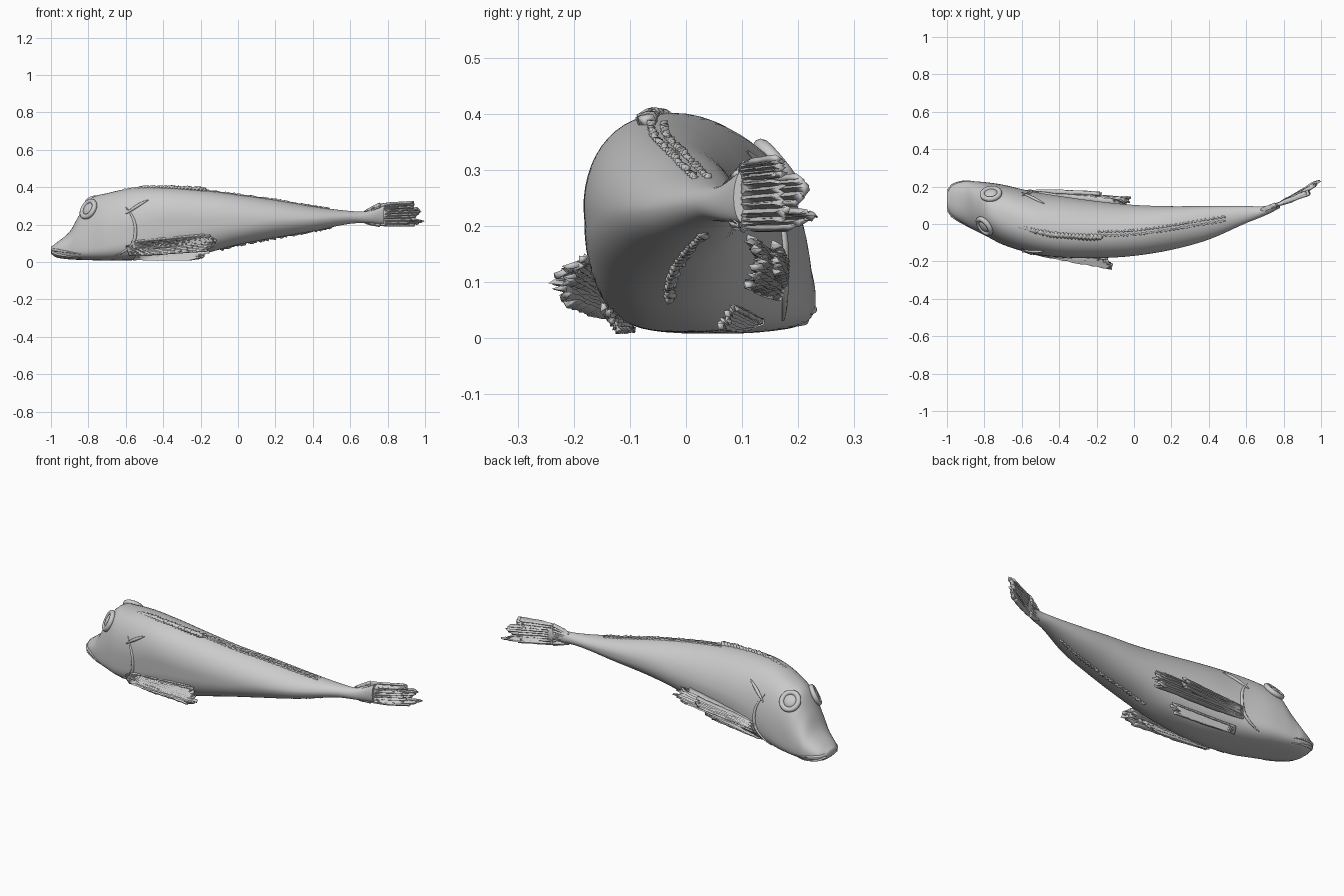
import bpy, bmesh, random
from math import sin, cos, pi
from mathutils import Vector

if "Cube" in bpy.data.objects:
    bpy.data.objects.remove(bpy.data.objects["Cube"])

random.seed(4)

# Body stations: x, y min, y max, z min, z max, z of widest point, top power, bottom power, crest y shift
BODY = [
    (-1.0, .085, .165, .045, .082, .065, 1, 1, 0),
    (-.975, .045, .205, .026, .1, .06, .9, .8, 0),
    (-.9, -.005, .23, .014, .163, .07, .9, .65, 0),
    (-.85, -.035, .228, .012, .25, .08, .95, .6, -.005),
    (-.79, -.065, .223, .01, .338, .09, .9, .6, -.005),
    (-.7, -.11, .21, .008, .368, .115, .85, .6, -.01),
    (-.55, -.155, .175, .01, .398, .16, .9, .65, -.02),
    (-.4, -.175, .15, .014, .4, .2, .95, .75, -.025),
    (-.2, -.181, .122, .042, .385, .21, 1, .85, -.02),
    (0, -.17, .102, .092, .36, .215, 1, .9, -.01),
    (.2, -.138, .095, .13, .332, .225, 1, 1, .005),
    (.4, -.083, .096, .165, .298, .23, 1, 1, .01),
    (.6, .005, .096, .205, .273, .24, 1, 1, 0),
    (.7, .045, .096, .208, .273, .24, 1, 1, 0),
    (.78, .085, .12, .205, .3, .25, 1, 1, 0),
]


def station(x):
    """Smoothly interpolated body station at x."""
    n = len(BODY)
    i = 0
    while i < n - 2 and x > BODY[i + 1][0]:
        i += 1
    a, b = BODY[i], BODY[i + 1]
    p, q = BODY[max(i - 1, 0)], BODY[min(i + 2, n - 1)]
    h = b[0] - a[0]
    u = (x - a[0]) / h
    out = []
    for k in range(1, 9):
        m0 = (b[k] - p[k]) / (b[0] - p[0]) * h
        m1 = (q[k] - a[k]) / (q[0] - a[0]) * h
        out.append((2*u**3 - 3*u*u + 1)*a[k] + (u**3 - 2*u*u + u)*m0
                   + (3*u*u - 2*u**3)*b[k] + (u**3 - u*u)*m1)
    return out


def skin(x, t, out=0.0):
    """Point on the skin: t = 0 is +y, pi/2 the crest, pi is -y."""
    y0, y1, zb, zt, zw, eu, eb, sh = station(x)
    c, s = cos(t), sin(t)
    e = eu if s >= 0 else eb
    ps = abs(s) ** e
    y = (y0 + y1)/2 + (y1 - y0)/2 * (abs(c)**e) * (1 if c > 0 else -1)
    z = zw + (zt - zw)*ps if s >= 0 else zw - (zw - zb)*ps
    if s > 0:
        y += sh * ps
    return Vector((x, y + out*c, z + out*s))


def finish(name, bm, angle=40):
    bmesh.ops.recalc_face_normals(bm, faces=bm.faces)
    me = bpy.data.meshes.new(name)
    bm.to_mesh(me)
    bm.free()
    ob = bpy.data.objects.new(name, me)
    bpy.context.collection.objects.link(ob)
    bpy.ops.object.select_all(action='DESELECT')
    ob.select_set(True)
    bpy.context.view_layer.objects.active = ob
    bpy.ops.object.shade_smooth_by_angle(angle=angle*pi/180)
    return ob


def bridge(bm, rows, closed):
    for a, b in zip(rows, rows[1:]):
        n = len(a)
        for j in range(n if closed else n - 1):
            k = (j + 1) % n
            bm.faces.new((a[j], a[k], b[k], b[j]))


def along(pts, u):
    """Point at fraction u of a polyline."""
    f = min(u, .9999) * (len(pts) - 1)
    i = int(f)
    return Vector(pts[i]).lerp(Vector(pts[i + 1]), f - i)


def fin(name, root, tip, rays=16, steps=10, ragged=.1, wave=.006, thick=.008):
    """Pleated, ragged fin stretched from a root line to a tip line."""
    bm = bmesh.new()
    rows = []
    mid = (along(tip, .5) - along(root, .5))
    nrm = mid.cross(along(root, 1) - along(root, 0)).normalized()
    for i in range(rays * 2 + 1):
        u = i / (rays * 2)
        a, b = along(root, u), along(tip, u)
        reach = 1 - random.random() * ragged
        rows.append([bm.verts.new(a.lerp(b, reach*j/steps) + nrm * wave *
                     ((1 if i % 2 else -1) + random.uniform(-.4, .4)) * min(1, 3*j/steps))
                     for j in range(steps + 1)])
    bridge(bm, rows, False)
    ob = finish(name, bm, 30)
    m = ob.modifiers.new("thickness", 'SOLIDIFY')
    m.thickness = thick
    m.offset = 0
    return ob


def tube(name, pts, r):
    cu = bpy.data.curves.new(name, 'CURVE')
    cu.dimensions = '3D'
    cu.bevel_depth = r
    cu.bevel_resolution = 2
    sp = cu.splines.new('POLY')
    sp.points.add(len(pts) - 1)
    for i, (q, p) in enumerate(zip(sp.points, pts)):
        q.co = (*p, 1)
        q.radius = .3 + .7 * sin(pi * i / (len(pts) - 1))
    ob = bpy.data.objects.new(name, cu)
    bpy.context.collection.objects.link(ob)


# Body and head
bm = bmesh.new()
rows = []
for i in range(121):
    x = -1 + 1.78 * (i / 120) ** 1.25
    rows.append([bm.verts.new(skin(x, 2*pi*j/56)) for j in range(56)])
bridge(bm, rows, True)
bm.faces.new(rows[0])
bm.faces.new(rows[-1])
finish("body", bm, 60)

# Eyes: rim and eyeball on each side of the head
for side, x, t in (("near", -.8, pi - .92), ("far", -.765, .92)):
    p = skin(x, t)
    d = (skin(x, t + .05) - skin(x, t - .05)).cross(skin(x + .01, t) - skin(x - .01, t)).normalized()
    if d.y * cos(t) < 0:
        d = -d
    rot = d.to_track_quat('Z', 'Y')
    bpy.ops.mesh.primitive_torus_add(major_radius=.046, minor_radius=.014, major_segments=32,
                                     minor_segments=10, location=p, rotation=rot.to_euler())
    bpy.context.object.name = side + "_eye_rim"
    bpy.ops.object.shade_smooth()
    bpy.ops.mesh.primitive_uv_sphere_add(segments=24, ring_count=12, radius=.036,
                                         location=p, rotation=rot.to_euler())
    bpy.context.object.scale.z = .45
    bpy.context.object.name = side + "_eye"
    bpy.ops.object.shade_smooth()

# Lips around the snout, gill cover edges and lateral lines
for nm, t in (("upper_lip", .12), ("lower_lip", -.35)):
    pts = [skin(-.84 - .15*i/10, pi - t - .5*(1 - i/10)*(-1)) for i in range(11)]
    far = [skin(-.99 + .15*i/10, t - .5*i/10) for i in range(11)]
    tube(nm, pts + [Vector((-.994, .125, .065 + t*.04))] + far, .007)
for nm, s in (("near", 1), ("far", 0)):
    def at(x, t, o=0, s=s):
        return skin(x, pi - t if s else t, o)
    tube(nm + "_gill_edge", [at(-.6 + .08*sin(pi*i/14) - .06*(1 - i/14), -.75 + 1.35*i/14)
                             for i in range(15)], .009)
    tube(nm + "_shoulder_spine", [at(-.6 + .12*i/6, .42 + .05*i, .002) for i in range(7)], .009)

# Dorsal fins: a folded front fin with a step at its end, then a long low one
dors = [skin(-.62 + .43*i/8, pi/2 + .1) for i in range(9)]
fin("front_dorsal_fin", [p - Vector((0, 0, .02)) for p in dors],
    [p + Vector((.02, -.01, .004 + .012*i/8)) for i, p in enumerate(dors)],
    22, 4, .2, .006, .022)
back = [skin(-.2 + .68*i/10, pi/2) for i in range(11)]
for nm, dy in (("near", -.014), ("far", .012)):
    fin(nm + "_rear_dorsal_fold", [p + Vector((0, dy, -.015)) for p in back],
        [p + Vector((.01, dy*.8, .007)) for p in back], 30, 3, .35, .003, .008)

# Anal fin: low ridge beneath the rear body
belly = [skin(-.1 + .6*i/10, -pi/2) for i in range(11)]
fin("anal_fin", [p + Vector((0, 0, .015)) for p in belly],
    [p + Vector((.01, .01, -.008)) for p in belly], 30, 3, .4, .005, .01)

# Pectoral fins, folded back along the flanks
fin("near_pectoral_fin", [(-.6, -.145, .085), (-.59, -.145, .06), (-.58, -.135, .035)],
    [(-.13, -.185, .145), (-.1, -.235, .11), (-.13, -.215, .065)], 9, 18, .12, .008, .012)
fin("near_pectoral_fold", [(-.57, -.155, .11), (-.56, -.155, .07)],
    [(-.14, -.18, .15), (-.12, -.215, .1)], 6, 18, .12, .007, .01)
fin("far_pectoral_fin", [(-.58, .17, .13), (-.57, .172, .1), (-.56, .165, .07)],
    [(-.05, .11, .185), (-.01, .132, .14), (-.04, .11, .095)], 9, 18, .12, .008, .012)
fin("far_pectoral_fold", [(-.56, .178, .13), (-.55, .175, .09)],
    [(-.18, .16, .17), (-.16, .16, .12)], 6, 14, .12, .007, .01)

# Pelvic fins, pressed flat against the belly
fin("near_pelvic_fin", [(-.56, -.09, .014), (-.54, -.13, .035)],
    [(-.2, -.125, .014), (-.12, -.15, .06)], 7, 14, .2, .005, .01)
fin("far_pelvic_fin", [(-.56, .1, .014), (-.54, .14, .03)],
    [(-.2, .06, .02), (-.14, .08, .06)], 7, 14, .2, .005, .01)

# Tail fin, curled to the far side, with three ragged lobes
roots = [(.68, .07, .268), (.68, .07, .252), (.68, .07, .232), (.68, .07, .212)]
knee = [(.76, .1, .31), (.76, .1, .272), (.76, .1, .235), (.76, .1, .195)]
fin("tail_fin_base", roots, knee, 8, 6, 0, .004, .022)
fin("tail_fin_web", knee, [(.93, .165, .318), (.92, .175, .28), (.93, .18, .24), (.93, .185, .195)],
    9, 8, .12, .006, .014)
for nm, r, e in (("upper", (.312, .285), [(.95, .165, .322), (.94, .175, .292)]),
                 ("middle", (.282, .235), [(.96, .2, .288), (.985, .222, .27), (.95, .2, .24)]),
                 ("lower", (.225, .195), [(.96, .21, .226), (1.0, .24, .218), (.95, .19, .197)])):
    fin("tail_" + nm + "_lobe", [(.77, .1, r[0]), (.77, .1, r[1])], e, 4, 10, .06, .005, .012)
